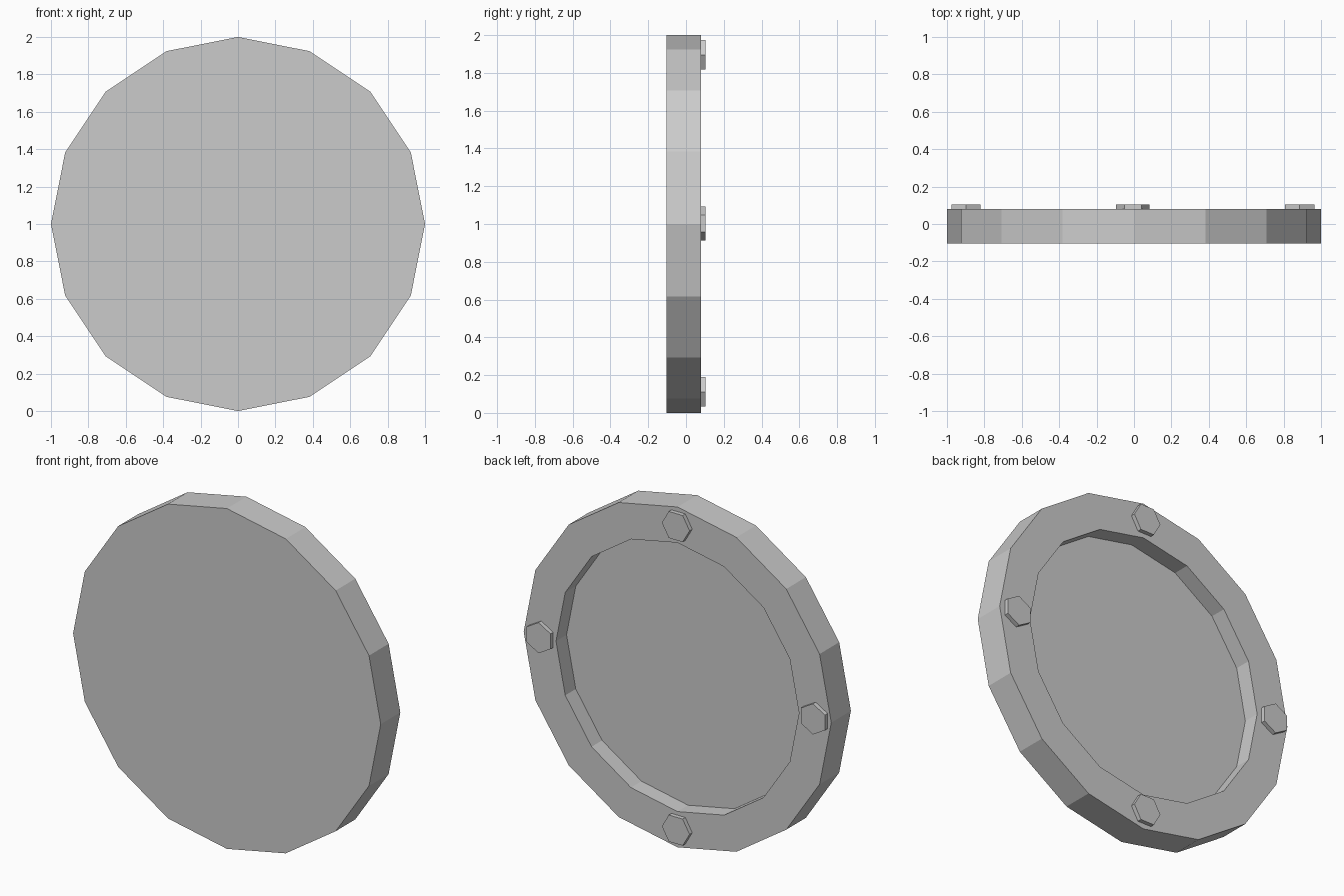
import bpy, bmesh
from math import sin, cos, pi

if "Cube" in bpy.data.objects:
    bpy.data.objects.remove(bpy.data.objects["Cube"])

FRONT, BACK, FLOOR, BOLT_TOP = -0.103, 0.079, -0.019, 0.104


def lathe_y(name, rings, sides, centre=(0, 0), start=0.0):
    """Closed flat-shaded solid from (radius, y) rings around a y-parallel axis."""
    bm = bmesh.new()
    loops = []
    for r, y in rings:
        angles = [start + 2 * pi * i / sides for i in range(sides)]
        loops.append([bm.verts.new((centre[0] + r * cos(a), y, centre[1] + r * sin(a)))
                      for a in angles])
    for a, b in zip(loops, loops[1:]):
        for i in range(sides):
            j = (i + 1) % sides
            bm.faces.new((a[i], a[j], b[j], b[i]))
    bm.faces.new(loops[0])
    bm.faces.new(loops[-1])
    bmesh.ops.recalc_face_normals(bm, faces=bm.faces)
    mesh = bpy.data.meshes.new(name)
    bm.to_mesh(mesh)
    bm.free()
    obj = bpy.data.objects.new(name, mesh)
    bpy.context.collection.objects.link(obj)
    return obj


# 16-sided disc with a recessed back
lathe_y("round_cover", [(1.0, FRONT), (1.0, BACK), (0.79, BACK), (0.79, FLOOR)], 16, (0, 1))

# Four hex bolts on the rim, flats facing outward
for k in range(4):
    a = k * pi / 2
    centre = (-0.006 + 0.892 * cos(a), 1.003 + 0.892 * sin(a))
    lathe_y(f"hex_bolt_{k + 1}", [(0.09, BACK - 0.005), (0.09, BOLT_TOP)], 6, centre, a + pi / 2)
